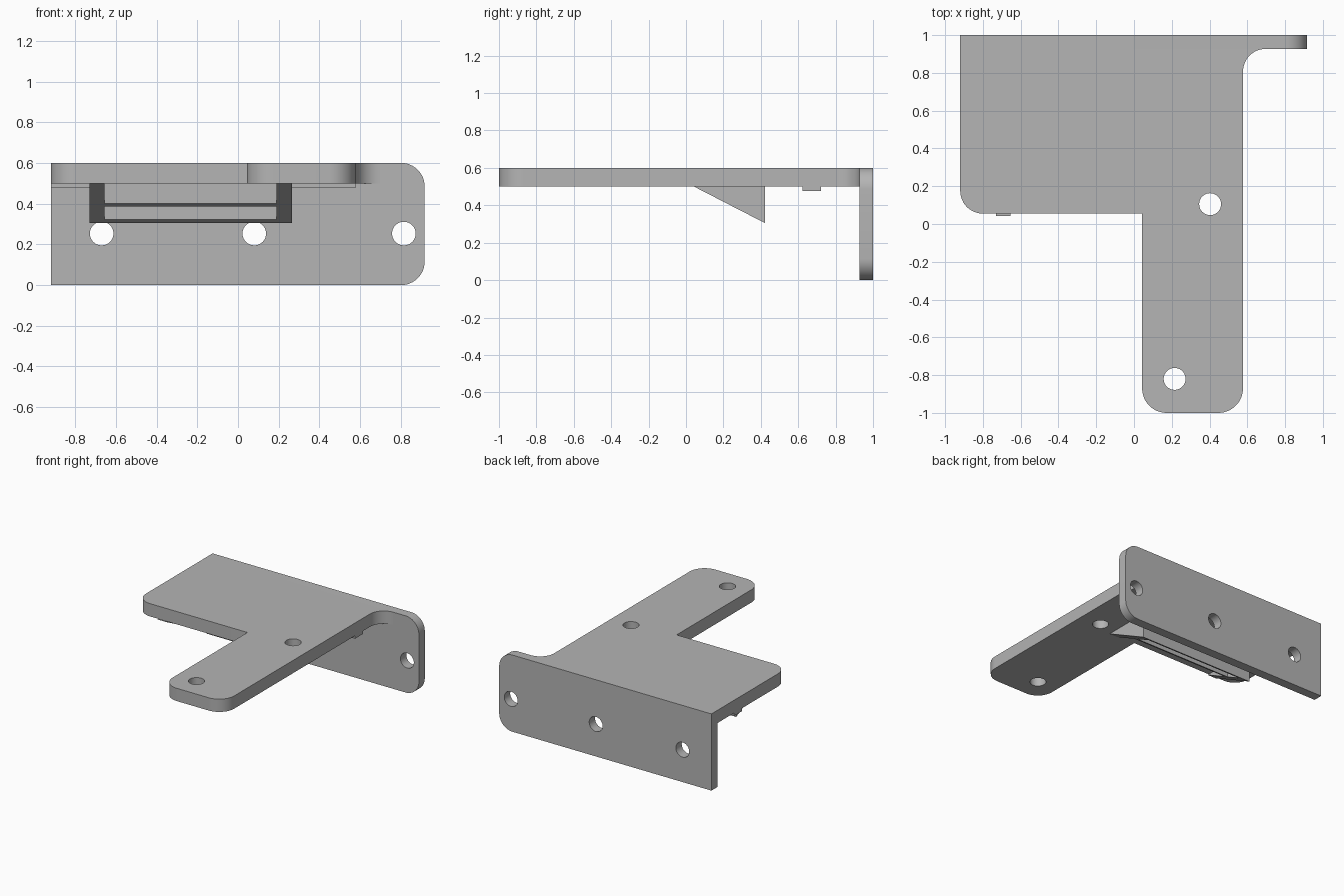
import bpy
import bmesh
from math import cos, sin, pi, radians
from mathutils import Vector

if "Cube" in bpy.data.objects:
    bpy.data.objects.remove(bpy.data.objects["Cube"], do_unlink=True)

grey = bpy.data.materials.new("plain grey")
grey.use_nodes = True
colour = (0.46, 0.46, 0.46, 1)
grey.diffuse_color = colour
grey.node_tree.nodes["Principled BSDF"].inputs["Base Color"].default_value = colour


def rounded(corners, steps=12):
    """Outline from (x, y, radius) right-angle corners, outer or inner."""
    points = []
    for i, (x, y, r) in enumerate(corners):
        corner = Vector((x, y))
        if r == 0:
            points.append(corner)
            continue
        before = (Vector(corners[i - 1][:2]) - corner).normalized()
        after = (Vector(corners[(i + 1) % len(corners)][:2]) - corner).normalized()
        centre = corner + (before + after) * r
        for k in range(steps + 1):
            a = k / steps * pi / 2
            points.append(centre - after * r * cos(a) - before * r * sin(a))
    return points


def hole(x, y, r=0.058, sides=40):
    return [Vector((x + r * cos(2 * pi * k / sides), y + r * sin(2 * pi * k / sides)))
            for k in range(sides)]


def slab(name, loops, thickness, location, rotation=(0, 0, 0)):
    """Extrude an outline, with any holes, evenly about its own plane."""
    curve = bpy.data.curves.new(name, "CURVE")
    curve.dimensions = "2D"
    curve.fill_mode = "BOTH"
    curve.extrude = thickness / 2
    for loop in loops:
        spline = curve.splines.new("POLY")
        spline.points.add(len(loop) - 1)
        for point, co in zip(spline.points, loop):
            point.co = (co[0], co[1], 0, 1)
        spline.use_cyclic_u = True
    obj = bpy.data.objects.new(name, curve)
    obj.location = location
    obj.rotation_euler = [radians(a) for a in rotation]
    bpy.context.collection.objects.link(obj)
    bpy.ops.object.select_all(action="DESELECT")
    obj.select_set(True)
    bpy.context.view_layer.objects.active = obj
    bpy.ops.object.convert(target="MESH")
    obj = bpy.context.view_layer.objects.active
    bm = bmesh.new()
    bm.from_mesh(obj.data)
    bmesh.ops.remove_doubles(bm, verts=bm.verts, dist=0.0005)
    bmesh.ops.recalc_face_normals(bm, faces=bm.faces)
    bm.to_mesh(obj.data)
    bm.free()
    obj.data.materials.clear()
    obj.data.materials.append(grey)
    bpy.ops.object.shade_smooth_by_angle(angle=radians(30))
    return obj


# Main dimensions
left, right, arm_left, arm_right = -0.92, 0.917, 0.043, 0.577
plate_front, wall_front, under, top = 0.055, 0.927, 0.5, 0.6

# Horizontal plate with its long arm and the inner fillet against the wall
fillet = 0.12
outline = rounded([
    (left, wall_front, 0), (left, plate_front, 0.12), (arm_left, plate_front, 0),
    (arm_left, -1, 0.13), (arm_right, -1, 0.13), (arm_right, wall_front, fillet),
    (arm_right + fillet, wall_front, 0)])[:-1]
slab("top_plate", [outline, hole(0.403, 0.105), hole(0.215, -0.82)],
     top - under, (0, 0, (top + under) / 2))

# Upright mounting wall
wall = rounded([(left, 0, 0), (right, 0, 0.115), (right, top, 0.115), (left, top, 0)])
slab("back_wall", [wall] + [hole(x, 0.253) for x in (-0.67, 0.08, 0.815)],
     1 - wall_front, (0, (1 + wall_front) / 2, 0), (90, 0, 0))

# Sloping bracket below the plate: two side ribs joined by two cross walls
rib_start, rib_end, rib_low = 0.043, 0.422, 0.305


def slope(y):
    return under - (y - rib_start) / (rib_end - rib_start) * (under - rib_low)


def along_x(name, profile, x0, x1):
    slab(name, [profile], x1 - x0, ((x0 + x1) / 2, 0, 0), (90, 0, 90))


outer, inner = (-0.73, 0.265), (-0.655, 0.19)
rib = [(rib_start, under), (rib_end, rib_low), (rib_end, under)]
along_x("right_rib", rib, outer[0], inner[0])
along_x("left_rib", rib, inner[1], outer[1])
for name, y1 in (("front_cross_wall", 0.265), ("rear_cross_wall", rib_end)):
    y0 = y1 - 0.031
    along_x(name, [(y0, under), (y0, slope(y0)), (y1, slope(y1)), (y1, under)], *inner)

# Shallow ridge running across the underside
along_x("under_ridge", [(0.622, under), (0.622, 0.477), (0.722, 0.477), (0.722, under)],
        left, arm_right)
